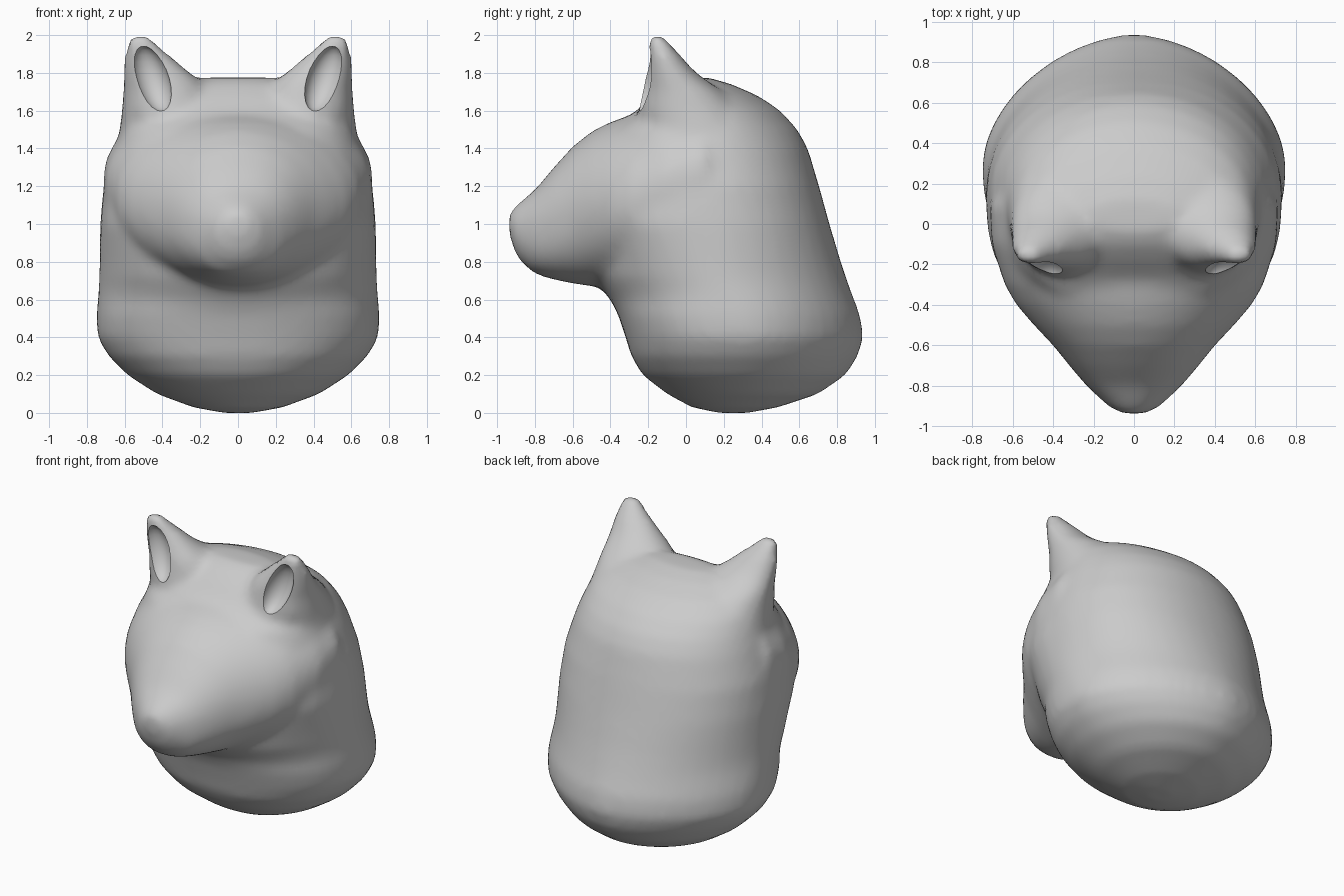
import bpy, bmesh, math
from mathutils import Vector

if "Cube" in bpy.data.objects:
    bpy.data.objects.remove(bpy.data.objects["Cube"])

SIDES = 48


def ring(a, b, n_low, n_high):
    """Superellipse outline whose lower and upper halves differ in squareness."""
    pts = []
    for i in range(SIDES):
        t = math.tau * i / SIDES
        c, s = math.cos(t), math.sin(t)
        n = n_low if s < 0 else n_high
        pts.append((a * math.copysign(abs(c) ** (2 / n), c),
                    b * math.copysign(abs(s) ** (2 / n), s)))
    return pts


def loft(bm, sections):
    """Skin a list of closed rings and cap both ends."""
    rings = [[bm.verts.new(p) for p in sec] for sec in sections]
    for r, q in zip(rings, rings[1:]):
        for i in range(SIDES):
            j = (i + 1) % SIDES
            bm.faces.new((r[i], r[j], q[j], q[i]))
    bm.faces.new(rings[0][::-1])
    bm.faces.new(rings[-1])


def upright(z, front, back, left, right, n_front, n_back):
    """Horizontal section between the given limits."""
    cx, cy = (left + right) / 2, (front + back) / 2
    return [Vector((cx + x, cy + y, z))
            for x, y in ring((right - left) / 2, (back - front) / 2, n_front, n_back)]


def finish(bm, name):
    bmesh.ops.recalc_face_normals(bm, faces=bm.faces)
    mesh = bpy.data.meshes.new(name)
    bm.to_mesh(mesh)
    bm.free()
    ob = bpy.data.objects.new(name, mesh)
    bpy.context.collection.objects.link(ob)
    return ob


bm = bmesh.new()

# Neck, throat and back of the skull:
# height, front, back, half width, front squareness, back squareness
neck = [(0.0, .17, .33, .08, 2, 1.9), (.03, .03, .49, .24, 2, 1.9),
        (.1, -.1, .7, .43, 2.1, 1.85), (.2, -.23, .845, .585, 2.2, 1.8),
        (.3, -.29, .91, .685, 2.3, 1.75), (.4, -.32, .94, .745, 2.3, 1.75),
        (.52, -.36, .922, .75, 2.3, 1.8), (.6, -.4, .89, .743, 2.1, 1.85),
        (.66, -.45, .868, .738, 2, 1.9), (.72, -.49, .847, .735, 2, 1.95),
        (.8, -.5, .82, .733, 2.1, 2), (1.0, -.5, .76, .73, 2.6, 2.1),
        (1.2, -.48, .705, .712, 2.6, 2.1), (1.4, -.44, .645, .655, 2.5, 2.05),
        (1.5, -.39, .59, .62, 2.5, 2), (1.6, -.26, .5, .57, 2.6, 1.9),
        (1.68, -.18, .38, .49, 2.5, 1.9), (1.74, -.11, .24, .36, 2.3, 1.9),
        (1.775, -.04, .12, .22, 2, 2)]
loft(bm, [upright(z, f, b, -w, w, nf, nb) for z, f, b, w, nf, nb in neck])

# Face and muzzle: depth, bottom, top, half width, squareness
face = [(-.938, .96, 1.05, .05, 2), (-.915, .87, 1.085, .11, 2), (-.88, .805, 1.115, .15, 2.1),
        (-.8, .735, 1.18, .235, 2.3), (-.7, .705, 1.3, .32, 2.2),
        (-.6, .685, 1.41, .4, 2.1), (-.5, .67, 1.49, .495, 2),
        (-.4, .67, 1.54, .582, 2), (-.3, .68, 1.575, .64, 2.1),
        (-.1, .74, 1.65, .705, 2.1), (.1, .85, 1.68, .715, 2),
        (.3, 1, 1.55, .5, 2)]
loft(bm, [[Vector((x, y, (lo + hi) / 2 + z)) for x, z in ring(w, (hi - lo) / 2, n, n)]
          for y, lo, hi, w, n in face])

# Ears: height, front, back, inner edge, outer edge
ear = [(1.35, -.15, .38, .1, .65), (1.5, -.22, .36, .1, .628), (1.6, -.25, .3, .11, .615),
       (1.7, -.23, .2, .145, .608), (1.76, -.22, .11, .2, .606), (1.81, -.21, .045, .265, .605),
       (1.9, -.2, -.035, .37, .6), (1.96, -.2, -.09, .435, .588),
       (2.005, -.19, -.125, .48, .56)]
for side in (-1, 1):
    loft(bm, [[Vector((p.x * side, p.y, p.z)) for p in upright(z, f, b, i, o, 2.2, 2)]
              for z, f, b, i, o in ear])

head = finish(bm, "animal_head")

# Hollows scooped from the ear fronts
bm = bmesh.new()
for side in (-1, 1):
    made = bmesh.ops.create_uvsphere(bm, u_segments=20, v_segments=12, radius=1)
    for v in made["verts"]:
        x, y, z = v.co
        v.co = (side * (.455 + .095 * x + .045 * z), -.235 + .1 * y + .025 * z, 1.77 + .175 * z)
cutter = finish(bm, "ear_hollow_cutter")
cutter.hide_render = True

# Blend the parts into one skin, then scoop the ears
bpy.context.view_layer.objects.active = head
head.select_set(True)
blend = head.modifiers.new("blend", "REMESH")
blend.mode = "VOXEL"
blend.voxel_size = 0.03
soften = head.modifiers.new("soften", "SMOOTH")
soften.factor = 0.5
soften.iterations = 8
scoop = head.modifiers.new("scoop", "BOOLEAN")
scoop.operation = "DIFFERENCE"
scoop.object = cutter
for name in ("blend", "soften", "scoop"):
    bpy.ops.object.modifier_apply(modifier=name)
bpy.data.objects.remove(cutter)

# Plain grey
grey = bpy.data.materials.new("plain_grey")
grey.use_nodes = True
colour = (.6, .6, .6, 1)
grey.diffuse_color = colour
grey.node_tree.nodes["Principled BSDF"].inputs["Base Color"].default_value = colour
head.data.materials.clear()
head.data.materials.append(grey)
for p in head.data.polygons:
    p.material_index = 0
bpy.ops.object.shade_smooth_by_angle(angle=math.radians(40))
